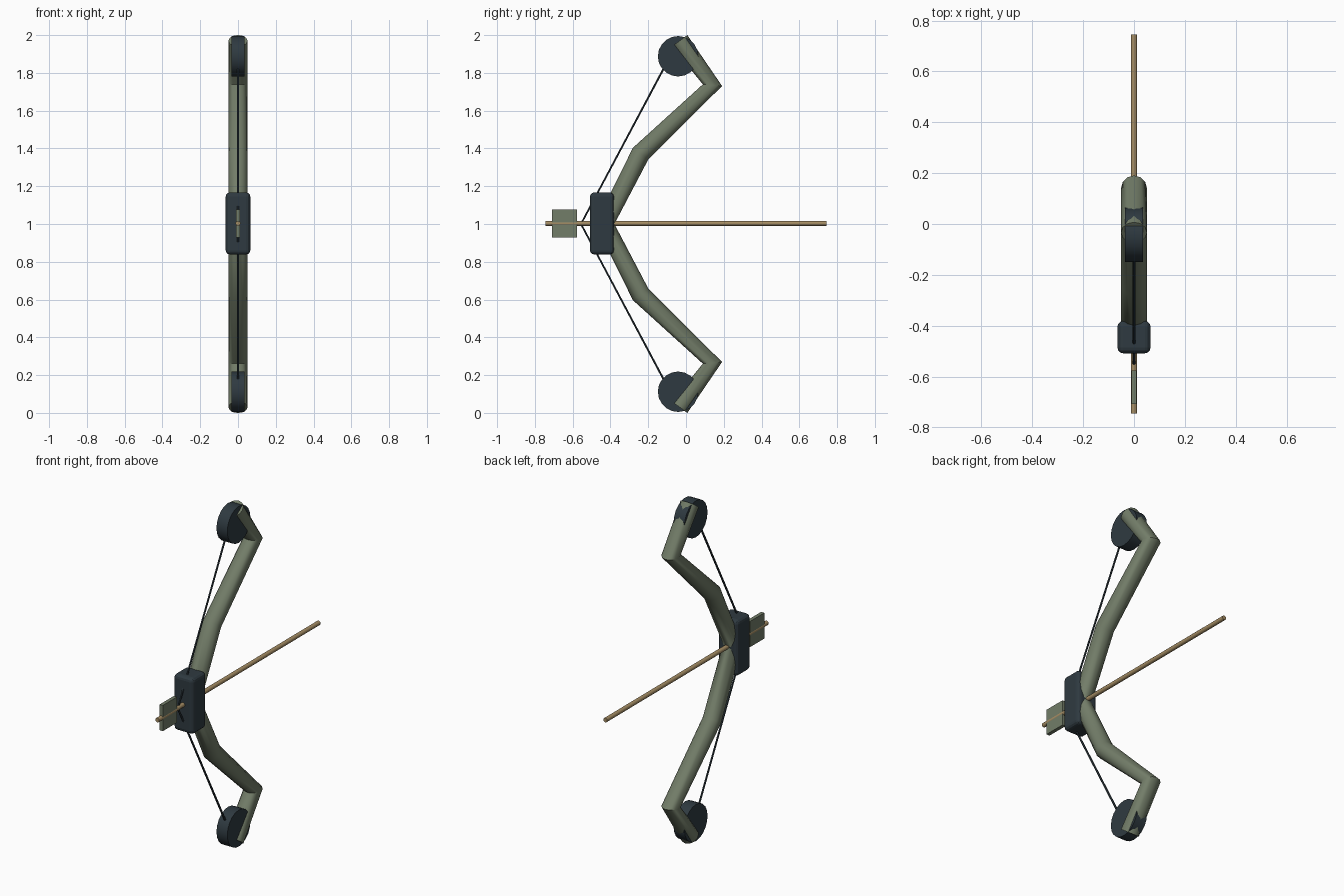
import bpy
from math import pi, radians

if "Cube" in bpy.data.objects:
    bpy.data.objects.remove(bpy.data.objects["Cube"])

MID = 1.0  # mirror height of the bow


def material(name, rgb):
    m = bpy.data.materials.new(name)
    m.diffuse_color = (*rgb, 1)
    m.use_nodes = True
    m.node_tree.nodes["Principled BSDF"].inputs["Base Color"].default_value = m.diffuse_color
    return m


sage = material("sage", (0.17, 0.205, 0.14))
dark = material("slate", (0.028, 0.042, 0.052))
tan = material("wood", (0.38, 0.27, 0.13))


def finish(name, mat, smooth=30):
    ob = bpy.context.object
    ob.name = name
    ob.data.materials.clear()
    ob.data.materials.append(mat)
    if smooth:
        bpy.ops.object.shade_smooth_by_angle(angle=radians(smooth))
    return ob


def tube(name, pts, radius, mat, res, smooth=40):
    """Round tube along (y, z) points, turned into a mesh."""
    cu = bpy.data.curves.new(name, 'CURVE')
    cu.dimensions = '3D'
    cu.bevel_depth = radius
    cu.bevel_resolution = res
    cu.use_fill_caps = True
    sp = cu.splines.new('POLY')
    sp.points.add(len(pts) - 1)
    for p, (y, z) in zip(sp.points, pts):
        p.co = (0, y, z, 1)
    ob = bpy.data.objects.new(name, cu)
    bpy.context.collection.objects.link(ob)
    bpy.ops.object.select_all(action='DESELECT')
    ob.select_set(True)
    bpy.context.view_layer.objects.active = ob
    bpy.ops.object.convert(target='MESH')
    return finish(name, mat, smooth)


def box(name, center, size, mat, bevel=0):
    bpy.ops.mesh.primitive_cube_add(size=1, location=center)
    bpy.context.object.scale = size
    bpy.ops.object.transform_apply(location=False, rotation=False, scale=True)
    ob = finish(name, mat, 0)
    if bevel:
        b = ob.modifiers.new("round", 'BEVEL')
        b.width = bevel
        b.segments = 3
    return ob


def mirrored(half):
    """Complete a path from its upper half, starting at the middle."""
    return [(y, 2 * MID - z) for y, z in half[:0:-1]] + half


# bent limbs and bowstring
tube("bow_limbs", mirrored([(-0.43, MID), (-0.24, 1.373), (0.14, 1.735), (-0.034, 1.97)]),
     0.051, sage, 4)
tube("bowstring", mirrored([(-0.556, MID), (-0.09, 1.876)]), 0.006, dark, 1)

# cam wheels at the limb tips
for name, z in (("upper_wheel", 1.888), ("lower_wheel", 2 * MID - 1.888)):
    bpy.ops.mesh.primitive_cylinder_add(vertices=20, radius=0.107, depth=0.07,
                                        location=(0, -0.042, z), rotation=(0, pi / 2, 0))
    finish(name, dark)

# grip
box("grip", (0, -0.445, MID + 0.003), (0.13, 0.127, 0.328), dark, 0.022)

# arrow shaft and fletching
bpy.ops.mesh.primitive_cylinder_add(vertices=10, radius=0.0128, depth=1.49,
                                    location=(0, 0, MID + 0.003), rotation=(pi / 2, 0, 0))
finish("arrow_shaft", tan, 40)
box("arrow_fletching", (0, -0.643, MID + 0.003), (0.021, 0.132, 0.15), sage)
